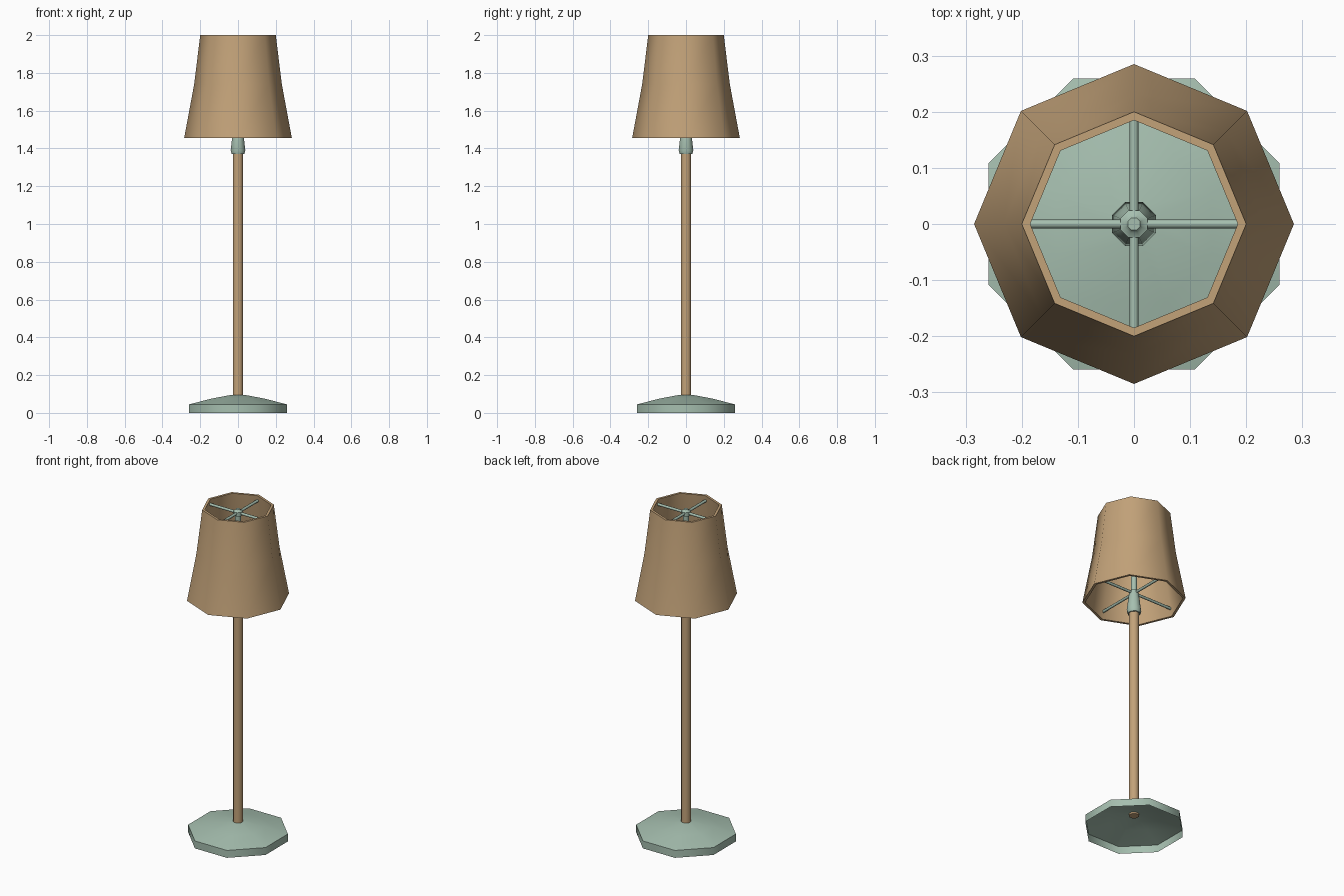
import bpy, bmesh, math
from mathutils import Matrix

if "Cube" in bpy.data.objects:
    bpy.data.objects.remove(bpy.data.objects["Cube"])


def material(name, rgb):
    m = bpy.data.materials.new(name)
    m.diffuse_color = (*rgb, 1)
    m.use_nodes = True
    m.node_tree.nodes["Principled BSDF"].inputs["Base Color"].default_value = m.diffuse_color
    return m


TAN = material("warm_tan", (0.54, 0.36, 0.19))
GREEN = material("sage_green", (0.38, 0.52, 0.43))
FLAT = math.pi / 8  # turns octagon flats toward the axes


def finish(bm, name, mat, angle=50):
    me = bpy.data.meshes.new(name)
    bm.to_mesh(me)
    bm.free()
    ob = bpy.data.objects.new(name, me)
    bpy.context.collection.objects.link(ob)
    me.materials.append(mat)
    bpy.ops.object.select_all(action='DESELECT')
    ob.select_set(True)
    bpy.context.view_layer.objects.active = ob
    bpy.ops.object.shade_smooth_by_angle(angle=math.radians(angle))
    return ob


def lathe(name, profile, mat, turn=0.0, caps=True, loop=False, n=8):
    """Octagonal lathe of (corner radius, z) points listed bottom to top."""
    bm = bmesh.new()
    rings = [[bm.verts.new((r * math.cos(turn + i * math.tau / n),
                            r * math.sin(turn + i * math.tau / n), z))
              for i in range(n)] for r, z in profile]
    pairs = list(zip(rings, rings[1:]))
    if loop:
        pairs.append((rings[-1], rings[0]))
    for a, b in pairs:
        for i in range(n):
            j = (i + 1) % n
            bm.faces.new((a[i], a[j], b[j], b[i]))
    if caps:
        bm.faces.new(rings[0][::-1])
        bm.faces.new(rings[-1])
    return finish(bm, name, mat)


def spokes(name, z, inner, outer, radius):
    """Four thin rods along the axes."""
    bm = bmesh.new()
    for k in range(4):
        m = (Matrix.Rotation(k * math.pi / 2, 4, 'Z')
             @ Matrix.Translation(((inner + outer) / 2, 0, z))
             @ Matrix.Rotation(math.pi / 2, 4, 'Y'))
        bmesh.ops.create_cone(bm, cap_ends=True, segments=8, radius1=radius,
                              radius2=radius, depth=outer - inner, matrix=m)
    finish(bm, name, GREEN)


# Hollow base, open underneath
base = lathe("base", [(0.281, 0), (0.281, 0.045), (0.15, 0.076), (0.035, 0.096), (0.02, 0.096)],
             GREEN, FLAT, caps=False)

# Pole
lathe("pole", [(0.029, 0.086), (0.029, 1.38)], TAN, FLAT)

# Socket collar, inner rod and top hub
lathe("socket", [(0.036, 1.37), (0.042, 1.39), (0.033, 1.46), (0.026, 1.51)], GREEN, FLAT)
lathe("inner_rod", [(0.017, 1.5), (0.017, 1.96)], GREEN, FLAT)
lathe("top_hub", [(0.026, 1.955), (0.026, 1.978), (0.017, 1.982), (0.012, 1.99)], GREEN, FLAT)

# Shade holders
spokes("upper_spokes", 1.968, 0.015, 0.188, 0.008)
spokes("lower_spokes", 1.50, 0.015, 0.268, 0.008)

# Flared shade with wall thickness
lathe("shade", [(0.285, 1.455), (0.232, 1.74), (0.2, 2.0),
                (0.185, 2.0), (0.217, 1.74), (0.270, 1.455)], TAN, 0, caps=False, loop=True)
